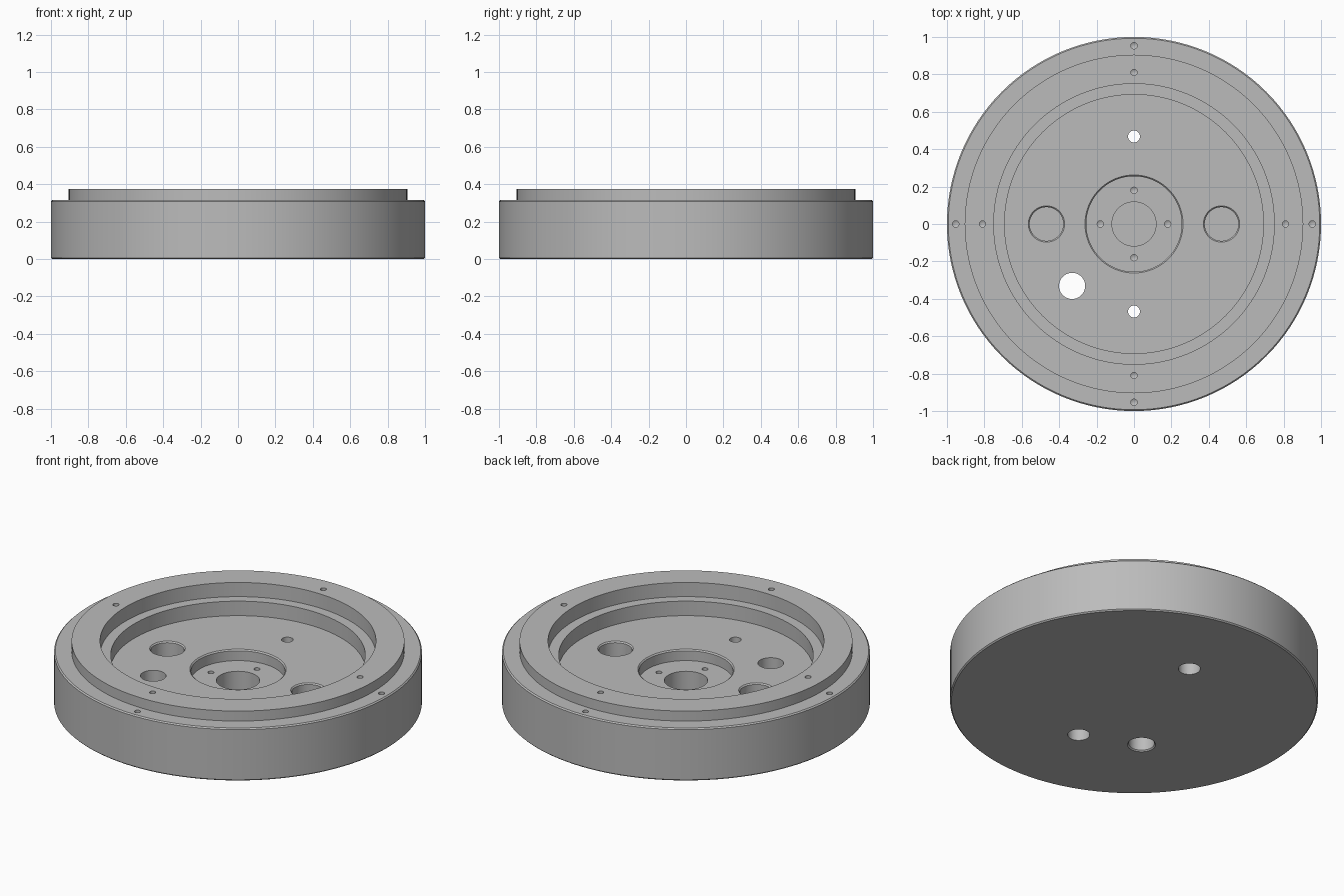
import bpy, bmesh, math
from mathutils import Vector, Matrix

default = bpy.data.objects.get("Cube")
if default:
    bpy.data.objects.remove(default, do_unlink=True)

# Bare machined metal
metal = bpy.data.materials.new("machined_grey")
metal.use_nodes = True
grey = (0.5, 0.5, 0.5, 1)
metal.diffuse_color = grey
metal.node_tree.nodes["Principled BSDF"].inputs["Base Color"].default_value = grey


def lathe(bm, profile, steps, centre=(0, 0)):
    """Revolve an (r, z) profile that starts and ends on the axis."""
    verts = [bm.verts.new((r, 0, z)) for r, z in profile]
    edges = [bm.edges.new(pair) for pair in zip(verts, verts[1:])]
    geom = bmesh.ops.spin(bm, geom=verts + edges, axis=(0, 0, 1), cent=(0, 0, 0),
                          angle=math.tau, steps=steps, use_merge=True)
    new = [v for v in bm.verts if not v.tag]
    bmesh.ops.remove_doubles(bm, verts=new, dist=0.0002)
    new = [v for v in bm.verts if not v.tag]
    bmesh.ops.translate(bm, verts=new, vec=(centre[0], centre[1], 0))
    for v in new:
        v.tag = True


def finish(bm, name):
    bmesh.ops.recalc_face_normals(bm, faces=bm.faces[:])
    mesh = bpy.data.meshes.new(name)
    bm.to_mesh(mesh)
    bm.free()
    obj = bpy.data.objects.new(name, mesh)
    bpy.context.collection.objects.link(obj)
    mesh.materials.append(metal)
    return obj


# Stepped round housing: outer wall, raised rim, inner ledge, floor, hub recess, bore
R, RIM, LEDGE, WELL, HUB, BORE = 1.0, 0.905, 0.75, 0.692, 0.255, 0.118
STEP, TOP, LEDGE_Z, FLOOR, HUB_Z = 0.315, 0.375, 0.29, 0.203, 0.137
C = 0.007  # edge chamfer
bm = bmesh.new()
lathe(bm, [(0, 0), (R - C, 0), (R, C), (R, STEP - C), (R - C, STEP),
           (RIM, STEP), (RIM, TOP), (LEDGE, TOP), (LEDGE, LEDGE_Z),
           (WELL, LEDGE_Z), (WELL, FLOOR), (HUB + C, FLOOR), (HUB, FLOOR - C),
           (HUB, HUB_Z), (BORE, HUB_Z), (BORE, 0.025), (0, 0.025)], 128)
housing = finish(bm, "housing")

# Hole cutters
bm = bmesh.new()
LOW, HIGH = -0.05, 0.5

# Two blind pockets with chamfered mouths
pocket = 0.09
for side in (-1, 1):
    lathe(bm, [(0, 0.08), (pocket, 0.08), (pocket, FLOOR - C),
               (pocket + C, FLOOR), (pocket + C, HIGH), (0, HIGH)],
          64, (side * 0.468, 0))

# Two through bolt holes, counterbored from below
for side in (-1, 1):
    lathe(bm, [(0, LOW), (0.06, LOW), (0.06, 0.11), (0.032, 0.11),
               (0.032, HIGH), (0, HIGH)], 48, (0, side * 0.468))

# Plain through hole, chamfered underneath
port = 0.07
lathe(bm, [(0, LOW), (port + C, LOW), (port + C, 0), (port, C),
           (port, HIGH), (0, HIGH)], 64, (-0.331, -0.331))

# Drilled screw holes with pointed ends, four on each circle
for radius, surface in ((0.953, STEP), (0.81, TOP), (0.18, HUB_Z)):
    for k in range(4):
        spot = Matrix.Rotation(k * math.pi / 2, 3, "Z") @ Vector((radius, 0, 0))
        lathe(bm, [(0, surface - 0.09), (0.017, surface - 0.08),
                   (0.017, surface + 0.05), (0, surface + 0.05)], 24, spot[:2])
cutter = finish(bm, "hole_cutters")
cutter.hide_render = True

# Cut the holes, then shade with sharp rims
cut = housing.modifiers.new("holes", "BOOLEAN")
cut.operation = "DIFFERENCE"
cut.solver = "EXACT"
cut.object = cutter
bpy.ops.object.select_all(action="DESELECT")
housing.select_set(True)
bpy.context.view_layer.objects.active = housing
bpy.ops.object.modifier_apply(modifier=cut.name)
bpy.data.objects.remove(cutter, do_unlink=True)
bpy.ops.object.shade_smooth_by_angle(angle=math.radians(30))
